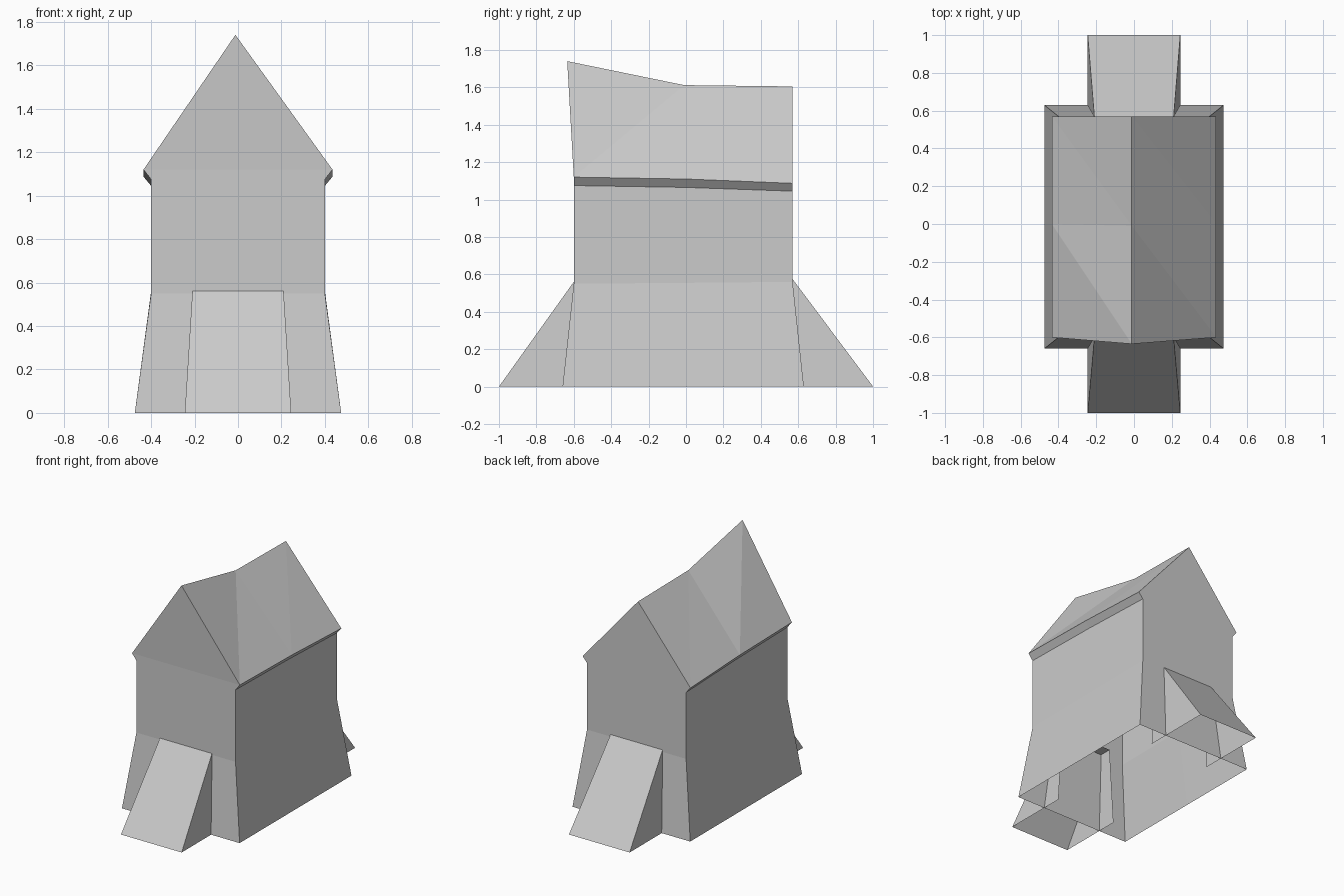
import bpy
import bmesh

cube = bpy.data.objects.get("Cube")
if cube:
    bpy.data.objects.remove(cube)

grey = bpy.data.materials.new("plain grey")
grey.use_nodes = True
COLOUR = (0.6, 0.6, 0.6, 1)
grey.diffuse_color = COLOUR
grey.node_tree.nodes["Principled BSDF"].inputs["Base Color"].default_value = COLOUR


def finish(bm, name):
    """Turn a bmesh into a flat-shaded object."""
    bmesh.ops.recalc_face_normals(bm, faces=bm.faces)
    mesh = bpy.data.meshes.new(name)
    bm.to_mesh(mesh)
    bm.free()
    mesh.materials.append(grey)
    obj = bpy.data.objects.new(name, mesh)
    bpy.context.collection.objects.link(obj)
    return obj


def ring(bm, half_width, front, back, heights):
    """Six points around the house: front, middle and back on each side."""
    ys = (front, 0, back)
    right = [(half_width, y, z) for y, z in zip(ys, heights)]
    left = [(-x, y, z) for x, y, z in reversed(right)]
    return [bm.verts.new(p) for p in right + left]


# House shell: flared base, straight walls, eave overhang, open underneath
bm = bmesh.new()
rings = [
    ring(bm, 0.475, -0.66, 0.63, (0, 0, 0)),
    ring(bm, 0.40, -0.60, 0.57, (0.55, 0.555, 0.56)),
    ring(bm, 0.40, -0.60, 0.57, (1.075, 1.065, 1.045)),
    ring(bm, 0.435, -0.60, 0.57, (1.12, 1.11, 1.087)),
]
for low, high in zip(rings, rings[1:]):
    for i in range(6):
        j = (i + 1) % 6
        bm.faces.new((low[i], low[j], high[j], high[i]))

# Roof: ridge rising to the front, with creased slopes and two gables
ridge = [bm.verts.new((-0.012, y, z))
         for y, z in ((-0.635, 1.74), (-0.01, 1.612), (0.57, 1.605))]
r_front, r_mid, r_back, l_back, l_mid, l_front = rings[-1]
front, mid, back = ridge
for tri in (
    (r_front, mid, front), (r_front, r_mid, mid),
    (r_mid, back, mid), (r_mid, r_back, back),
    (l_mid, l_front, front), (l_mid, front, mid),
    (l_back, l_mid, mid), (l_back, mid, back),
    (l_front, r_front, front), (r_back, l_back, back),
):
    bm.faces.new(tri)
finish(bm, "house")


def ramp(name, side, wall, top):
    """Sloping buttress whose hollow end pokes through the wall."""
    bm = bmesh.new()
    inner = wall - 0.09
    left, right = [
        [bm.verts.new((s * x, side * y, z)) for x, y, z in (
            (0.245, 1, 0), (0.21, wall, top), (0.21, inner, top), (0.245, inner, 0))]
        for s in (-1, 1)]
    bm.faces.new(left)
    bm.faces.new(right)
    for i in range(2):
        bm.faces.new((left[i], left[i + 1], right[i + 1], right[i]))
    finish(bm, name)


ramp("front_ramp", -1, 0.60, 0.56)
ramp("back_ramp", 1, 0.57, 0.575)
